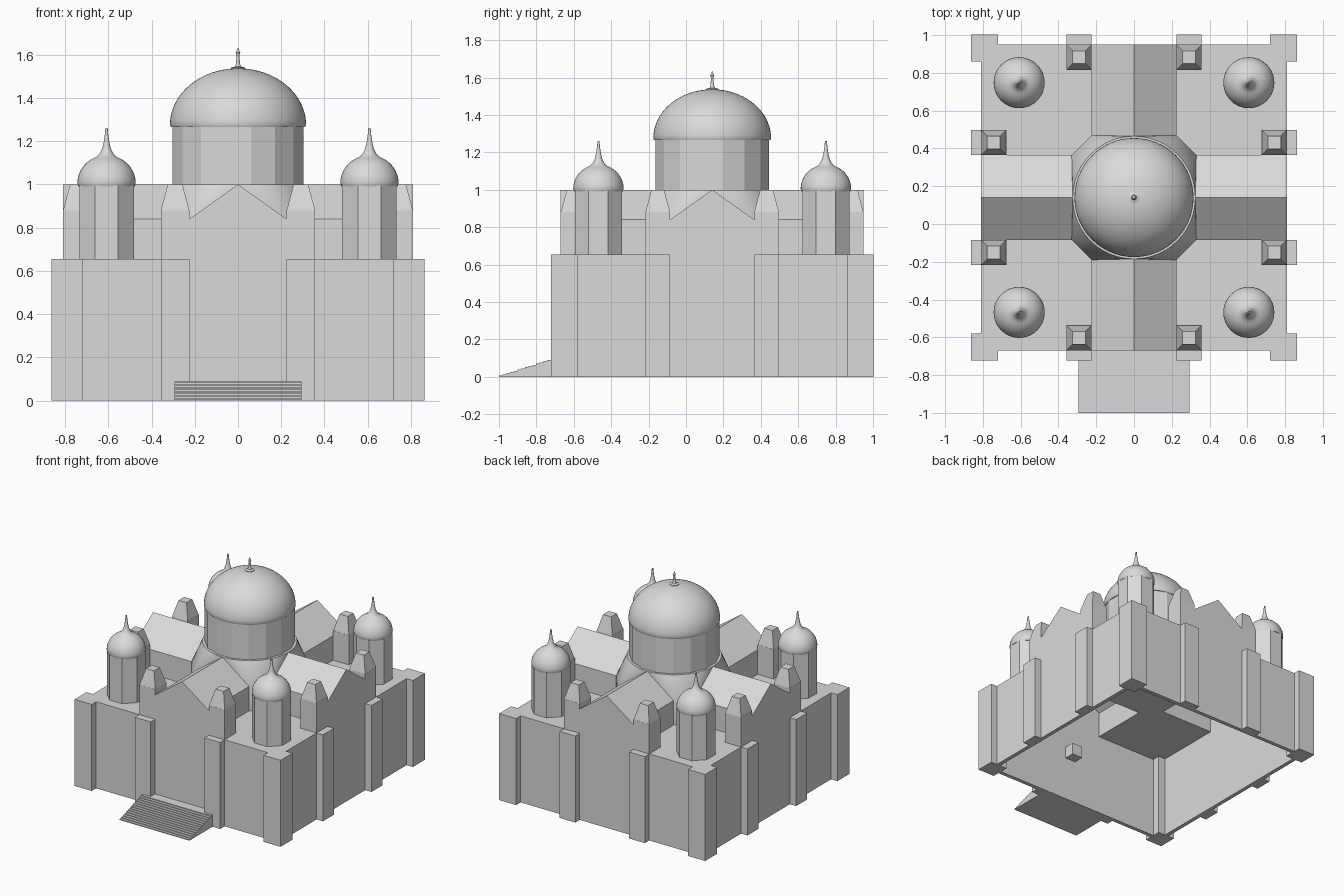
import bpy, bmesh, math
from mathutils import Matrix, Vector

if "Cube" in bpy.data.objects:
    bpy.data.objects.remove(bpy.data.objects["Cube"], do_unlink=True)

stone = bpy.data.materials.new("pale_grey_stone")
stone.use_nodes = True
GREY = (0.7, 0.7, 0.7, 1)
stone.diffuse_color = GREY
stone.node_tree.nodes["Principled BSDF"].inputs["Base Color"].default_value = GREY

CENTRE = Matrix.Translation((0, 0.14, 0))
HALF = 0.81      # half width of the walls
OUTER = 0.863    # outer face of the pilasters
ARM = 0.225      # half width of the cross arms
ROOF = 0.655     # flat corner roof
EAVES, RIDGE = 0.84, 1.0


def finish(bm, name, matrix=Matrix(), smooth=False):
    bmesh.ops.transform(bm, matrix=CENTRE @ matrix, verts=bm.verts)
    bmesh.ops.recalc_face_normals(bm, faces=bm.faces)
    mesh = bpy.data.meshes.new(name)
    bm.to_mesh(mesh)
    bm.free()
    mesh.materials.append(stone)
    obj = bpy.data.objects.new(name, mesh)
    bpy.context.collection.objects.link(obj)
    if smooth:
        bpy.ops.object.select_all(action='DESELECT')
        obj.select_set(True)
        bpy.context.view_layer.objects.active = obj
        bpy.ops.object.shade_smooth_by_angle(angle=math.radians(35))
    return obj


def box(name, lo, hi, matrix=Matrix()):
    lo, hi = Vector(lo), Vector(hi)
    bm = bmesh.new()
    bmesh.ops.create_cube(bm, size=1)
    fit = Matrix.Translation((lo + hi) / 2) @ Matrix.Diagonal((*(hi - lo), 1))
    bmesh.ops.transform(bm, matrix=fit, verts=bm.verts)
    finish(bm, name, matrix)


def prism(name, sides, r1, r2, z1, z2, matrix=Matrix()):
    bm = bmesh.new()
    bmesh.ops.create_cone(bm, cap_ends=True, segments=sides, radius1=r1,
                          radius2=r2, depth=z2 - z1)
    turn = Matrix.Translation((0, 0, (z1 + z2) / 2)) @ Matrix.Rotation(math.pi / sides, 4, 'Z')
    bmesh.ops.transform(bm, matrix=turn, verts=bm.verts)
    finish(bm, name, matrix)


def extrude_xz(name, profile, y1, y2, matrix=Matrix()):
    bm = bmesh.new()
    face = bm.faces.new([bm.verts.new((x, y1, z)) for x, z in profile])
    ext = bmesh.ops.extrude_face_region(bm, geom=[face])["geom"]
    new = [v for v in ext if isinstance(v, bmesh.types.BMVert)]
    bmesh.ops.translate(bm, vec=(0, y2 - y1, 0), verts=new)
    finish(bm, name, matrix)


def lathe(name, profile, steps, matrix=Matrix()):
    bm = bmesh.new()
    verts = [bm.verts.new((r, 0, z)) for r, z in profile]
    edges = [bm.edges.new(pair) for pair in zip(verts, verts[1:])]
    bmesh.ops.spin(bm, geom=verts + edges, axis=(0, 0, 1), cent=(0, 0, 0),
                   angle=math.tau, steps=steps)
    bmesh.ops.remove_doubles(bm, verts=bm.verts, dist=1e-5)
    finish(bm, name, matrix, smooth=True)


def mirrored(half):
    return half + [(-x, z) for x, z in reversed(half) if x > 0]


def arc(radius, height, z, stop, count):
    return [(radius * math.cos(t), z + height * math.sin(t))
            for t in (math.radians(stop) * i / count for i in range(count + 1))]


# Profiles shared by the four sides
wall_profile = mirrored([(0, RIDGE), (ARM, EAVES), (ARM, ROOF), (HALF, ROOF), (HALF, 0)])
inner = ARM - 0.02
arm_profile = [(ARM, ROOF - 0.02), (ARM, EAVES), (0, RIDGE), (-ARM, EAVES),
               (-ARM, ROOF - 0.02), (-inner, ROOF - 0.02), (-inner, EAVES - 0.01),
               (0, RIDGE - 0.025), (inner, EAVES - 0.01), (inner, ROOF - 0.02)]
turret_dome = ([(0, 0.99), (0.13, 0.99)] + arc(0.135, 0.13, 1.005, 65, 10)
               + [(0.043, 1.13), (0.03, 1.145), (0.02, 1.165), (0.013, 1.195),
                  (0.008, 1.23), (0.005, 1.262), (0, 1.262)])

for i in range(4):
    side = Matrix.Rotation(i * math.pi / 2, 4, 'Z')

    # Gabled outer wall and the cross arm behind it
    extrude_xz("gabled_wall", wall_profile, -HALF, -HALF + 0.03, side)
    extrude_xz("cross_arm_roof", arm_profile, -HALF + 0.02, -0.2, side)

    # Corner roof and corner pilaster
    box("corner_roof", (ARM - 0.02, ARM - 0.02, ROOF - 0.02),
        (HALF - 0.01, HALF - 0.01, ROOF), side)
    box("corner_pilaster", (0.72, 0.72, 0), (OUTER, OUTER, ROOF), side)

    # Pilasters beside the gable, each under a small pinnacle
    for sx in (-1, 1):
        x = sx * 0.291
        box("gable_pilaster", (x - 0.066, -OUTER, 0), (x + 0.066, -HALF + 0.02, ROOF), side)
        at = side @ Matrix.Translation((x, -0.743, 0))
        box("pinnacle_base", (-0.066, -0.067, ROOF - 0.01), (0.066, 0.067, 0.88), at)
        root2 = math.sqrt(2)
        prism("pinnacle_cap", 4, 0.066 * root2, 0.034 * root2, 0.88, RIDGE, at)

    # Octagonal corner turret with a pointed dome
    at = side @ Matrix.Translation((0.608, 0.608, 0))
    prism("corner_turret", 8, 0.1365, 0.1365, ROOF - 0.01, 0.995, at)
    lathe("turret_dome", turret_dome, 40, at)

# Crossing: a chamfered square blending into a circle
bm = bmesh.new()
for z in (ROOF - 0.02, EAVES):
    for sx in (-1, 1):
        for sy in (-1, 1):
            bm.verts.new((sx * ARM, sy * 0.33, z))
            bm.verts.new((sx * 0.33, sy * ARM, z))
for k in range(48):
    a = math.tau * k / 48
    bm.verts.new((0.325 * math.cos(a), 0.325 * math.sin(a), RIDGE))
bmesh.ops.convex_hull(bm, input=bm.verts)
finish(bm, "drum_base", smooth=True)

# Drum, main dome and finial
prism("drum", 16, 0.31, 0.31, RIDGE - 0.01, 1.27)
lathe("main_dome", [(0, 1.265), (0.31, 1.265)] + arc(0.315, 0.262, 1.275, 90, 20), 64)
lathe("finial", [(0, 1.53), (0.032, 1.53), (0.032, 1.54), (0.014, 1.545), (0.009, 1.56),
                 (0.006, 1.6), (0.011, 1.61), (0.006, 1.62), (0, 1.635)], 20)

# Front steps
STEPS = 14
front, back, top = -1.14, -OUTER, 0.09
stairs = [(front, 0)]
for s in range(STEPS):
    z = top * (s + 1) / STEPS
    stairs += [(front + (back - front) * s / STEPS, z),
               (front + (back - front) * (s + 1) / STEPS, z)]
stairs += [(-HALF + 0.01, top), (-HALF + 0.01, 0)]
extrude_xz("front_steps", stairs, -0.293, 0.293, Matrix.Rotation(math.pi / 2, 4, 'Z')
           @ Matrix.Diagonal((1, 1, 1, 1)))

# Small block on the inside of the front wall
box("inner_block", (0.02, -0.79, 0.34), (0.11, -0.7, 0.43))
